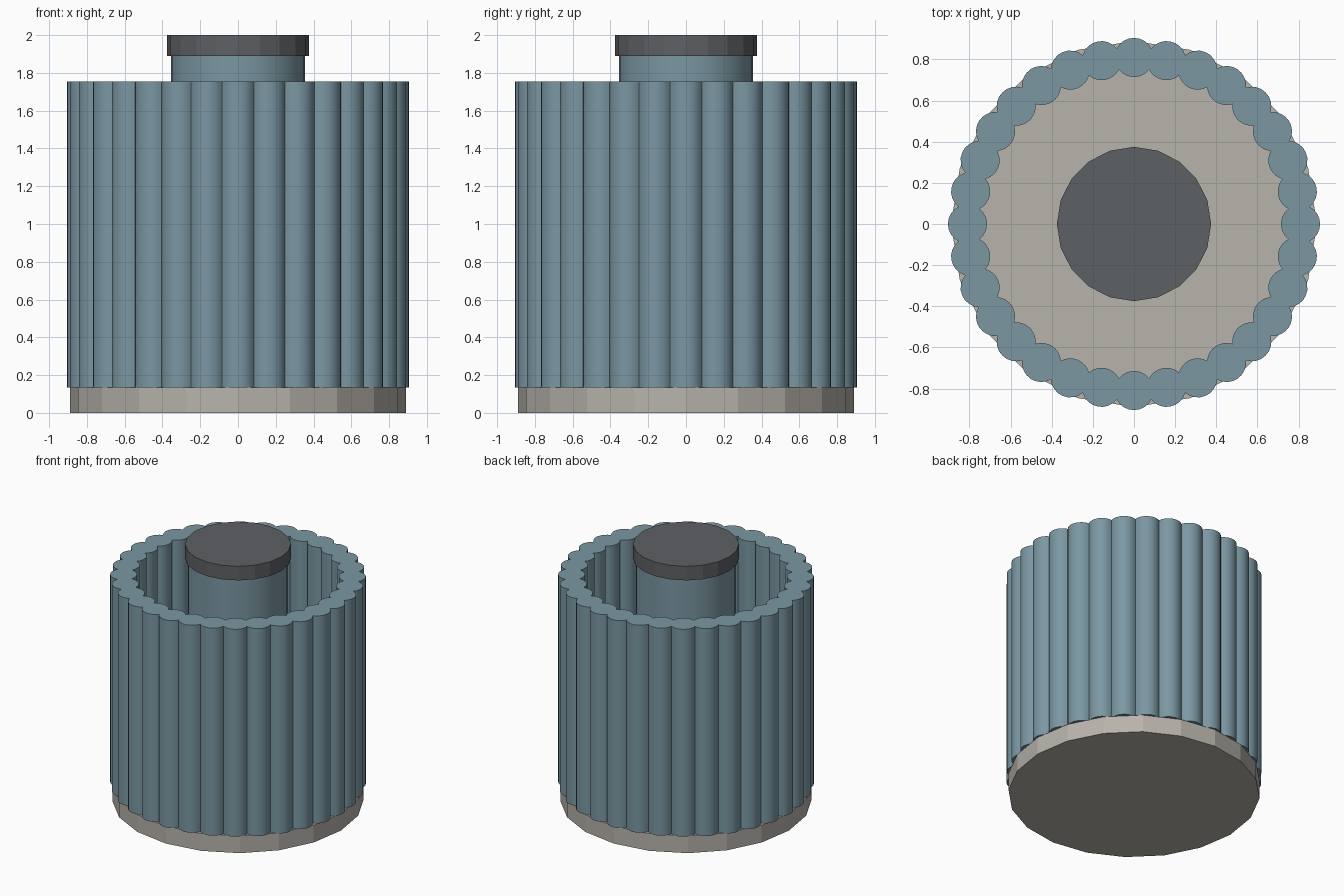
import bpy, bmesh, math

if "Cube" in bpy.data.objects:
    bpy.data.objects.remove(bpy.data.objects["Cube"])


def material(name, rgb):
    m = bpy.data.materials.new(name)
    m.diffuse_color = tuple((c / 255) ** 2.2 for c in rgb) + (1.0,)
    m.use_nodes = True
    m.node_tree.nodes["Principled BSDF"].inputs["Base Color"].default_value = m.diffuse_color
    return m


stone = material("warm grey", (182, 177, 170))
blue = material("slate blue", (122, 150, 161))
dark = material("charcoal", (94, 97, 100))


def smooth(obj):
    bpy.ops.object.select_all(action='DESELECT')
    obj.select_set(True)
    bpy.context.view_layer.objects.active = obj
    bpy.ops.object.shade_smooth_by_angle(angle=math.radians(30))


def disc(name, radius, z0, z1, sides, mat):
    bpy.ops.mesh.primitive_cylinder_add(vertices=sides, radius=radius, depth=z1 - z0,
                                        location=(0, 0, (z0 + z1) / 2))
    obj = bpy.context.object
    obj.name = name
    obj.data.materials.append(mat)
    return obj


def scalloped_wall(name, ring_r, rib_r, count, z0, z1, mat, steps=8):
    """Ring of overlapping round ribs, merged into one fluted tube."""
    half = math.pi / count
    reach = math.sqrt(rib_r ** 2 - (ring_r * math.sin(half)) ** 2)

    def outline(side):
        # arc of each rib between the valleys it shares with its neighbours
        t = ring_r * math.cos(half) + side * reach
        span = math.atan2(t * math.sin(half), side * (t * math.cos(half) - ring_r))
        pts = []
        for i in range(count):
            a = 2 * half * i
            for s in range(steps):
                p = span * (2 * s / steps - 1)
                x = ring_r + side * rib_r * math.cos(p)
                y = rib_r * math.sin(p)
                pts.append((x * math.cos(a) - y * math.sin(a),
                            x * math.sin(a) + y * math.cos(a)))
        return pts

    bm = bmesh.new()
    loops = [[bm.verts.new((x, y, z)) for x, y in outline(side)]
             for side, z in ((1, z0), (1, z1), (-1, z1), (-1, z0))]
    n = count * steps
    for k in range(4):
        a, b = loops[k], loops[(k + 1) % 4]
        for i in range(n):
            j = (i + 1) % n
            bm.faces.new((a[i], a[j], b[j], b[i]))
    bmesh.ops.recalc_face_normals(bm, faces=bm.faces)
    mesh = bpy.data.meshes.new(name)
    bm.to_mesh(mesh)
    bm.free()
    mesh.materials.append(mat)
    obj = bpy.data.objects.new(name, mesh)
    bpy.context.collection.objects.link(obj)
    return obj


# faceted base plate
disc("base_plate", 0.89, 0.0, 0.135, 20, stone)
# fluted outer wall
smooth(scalloped_wall("fluted_wall", 0.81, 0.095, 32, 0.135, 1.755, blue))
# inner core and its faceted cap
smooth(disc("inner_core", 0.355, 0.135, 1.89, 32, blue))
disc("core_cap", 0.375, 1.89, 2.0, 20, dark)
